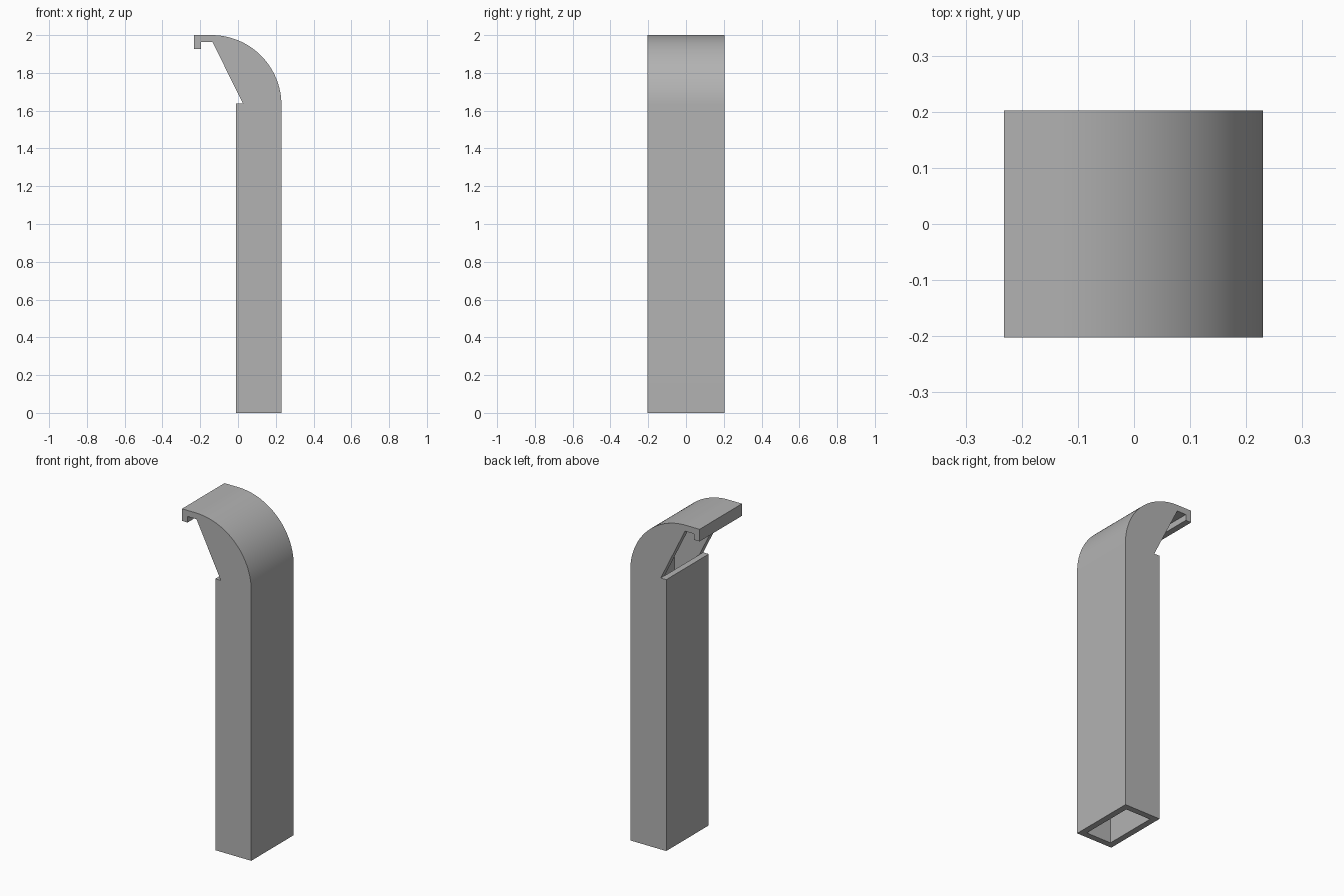
import bpy
import bmesh
from math import cos, sin, pi

old = bpy.data.objects.get("Cube")
if old:
    bpy.data.objects.remove(old)

WIDTH = 0.405
WALL = 0.037
BACK, FRONT = 0.23, -0.01        # outer faces of the shaft
BEND_X, BEND_Z, BEND_R = -0.14, 1.63, 0.37
SHOULDER = 1.637                 # top of the short wall
HOOK = -0.232                    # outer face of the hooked lip
TOP = BEND_Z + BEND_R


def arc(radius, steps=32):
    """Quarter bend from the shaft to the flat top."""
    return [(BEND_X + radius * cos(i * pi / 2 / steps),
             BEND_Z + radius * sin(i * pi / 2 / steps)) for i in range(steps + 1)]


def extrude_profile(name, points, width):
    """Extrude an x-z profile along y, centred on y = 0."""
    bm = bmesh.new()
    face = bm.faces.new([bm.verts.new((x, -width / 2, z)) for x, z in points])
    side = bmesh.ops.extrude_face_region(bm, geom=[face])
    verts = [v for v in side["geom"] if isinstance(v, bmesh.types.BMVert)]
    bmesh.ops.translate(bm, verts=verts, vec=(0, width, 0))
    bmesh.ops.recalc_face_normals(bm, faces=bm.faces)
    mesh = bpy.data.meshes.new(name)
    bm.to_mesh(mesh)
    bm.free()
    obj = bpy.data.objects.new(name, mesh)
    bpy.context.collection.objects.link(obj)
    return obj


# Outer body: shaft, bend, hooked lip and slanted opening
body = extrude_profile("duct_body", [(FRONT, 0), (BACK, 0)] + arc(BEND_R) + [
    (HOOK, TOP), (HOOK, 1.927), (HOOK + WALL, 1.927), (HOOK + WALL, TOP - WALL),
    (-0.135, TOP - WALL), (FRONT + WALL, SHOULDER), (FRONT, SHOULDER)], WIDTH)

# Cavity running from the open foot out through the slanted opening
cavity = extrude_profile("cavity_cutter", [(FRONT + WALL, -0.1), (BACK - WALL, -0.1)]
                         + arc(BEND_R - WALL) + [(-0.17, TOP - WALL), (-0.17, 1.75),
                                                 (FRONT + WALL, SHOULDER)],
                         WIDTH - 2 * WALL)
cavity.hide_render = True

grey = bpy.data.materials.new("plain grey")
grey.use_nodes = True
colour = (0.45, 0.45, 0.45, 1)
grey.diffuse_color = colour
grey.node_tree.nodes["Principled BSDF"].inputs["Base Color"].default_value = colour
body.data.materials.append(grey)
cavity.data.materials.append(grey)

# Hollow the body, then discard the cutter
cut = body.modifiers.new("hollow", "BOOLEAN")
cut.operation = "DIFFERENCE"
cut.solver = "EXACT"
cut.object = cavity
bpy.ops.object.select_all(action="DESELECT")
body.select_set(True)
bpy.context.view_layer.objects.active = body
bpy.ops.object.modifier_apply(modifier=cut.name)
bpy.data.objects.remove(cavity)
bpy.ops.object.shade_smooth_by_angle(angle=pi / 6)
